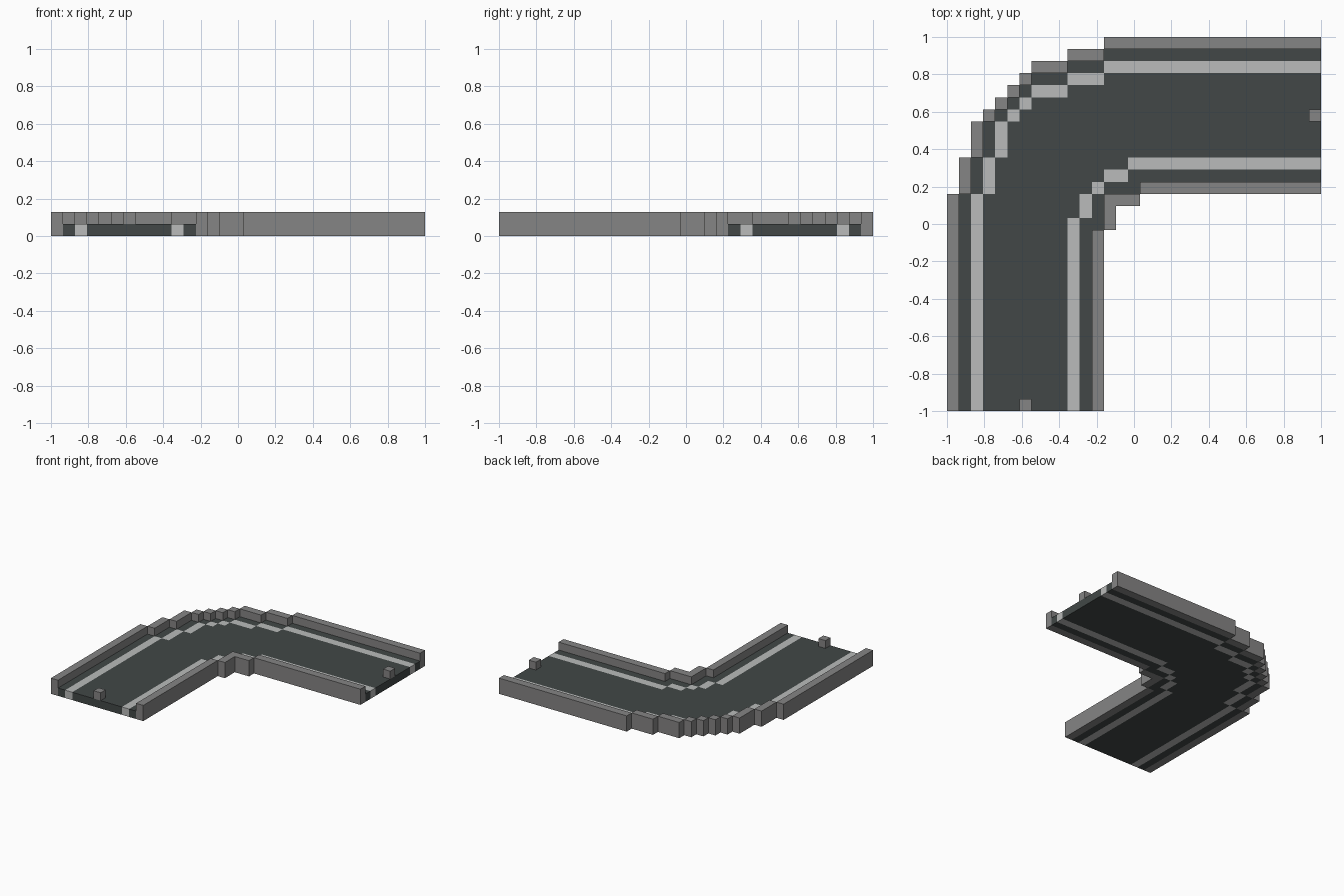
import bpy
import bmesh

cube = bpy.data.objects.get("Cube")
if cube:
    bpy.data.objects.remove(cube, do_unlink=True)

N = 31            # blocks along each side
U = 2 / N         # block size


def material(name, rgb):
    m = bpy.data.materials.new(name)
    m.use_nodes = True
    m.diffuse_color = (*rgb, 1)
    m.node_tree.nodes["Principled BSDF"].inputs["Base Color"].default_value = (*rgb, 1)
    return m


CONCRETE = material("concrete grey", (0.235, 0.233, 0.232))
ASPHALT = material("dark asphalt", (0.054, 0.064, 0.063))
PAINT = material("pale line paint", (0.49, 0.50, 0.495))


def mirrored(runs):
    """Add the copy of each run across the diagonal of the bend."""
    return runs + [(N - y1, N - x1, N - y0, N - x0) for x0, y0, x1, y1 in runs]


def cells(runs):
    return {(x, y) for x0, y0, x1, y1 in runs
            for x in range(x0, x1) for y in range(y0, y1)}


def finish(name, bm, mats):
    mesh = bpy.data.meshes.new(name)
    bm.to_mesh(mesh)
    bm.free()
    for m in mats:
        mesh.materials.append(m)
    obj = bpy.data.objects.new(name, mesh)
    bpy.context.collection.objects.link(obj)
    return obj


def blocks(name, runs, z0, z1, mat):
    """One box per run, measured in block units."""
    bm = bmesh.new()
    for x0, y0, x1, y1 in runs:
        verts = bmesh.ops.create_cube(bm, size=1)["verts"]
        for v in verts:
            v.co = ((x0 if v.co.x < 0 else x1) * U - 1,
                    (y0 if v.co.y < 0 else y1) * U - 1,
                    (z0 if v.co.z < 0 else z1) * U)
    return finish(name, bm, [mat])


# Stepped kerb walls on both sides of the bend
outer_wall = mirrored([(0, 0, 1, 18), (1, 18, 2, 21), (2, 21, 3, 24),
                       (3, 24, 4, 25), (4, 25, 5, 26)])
inner_wall = mirrored([(12, 0, 13, 15), (13, 15, 14, 17)]) + [(13, 17, 14, 18)]
blocks("outer_wall", outer_wall, 0, 2, CONCRETE)
blocks("inner_wall", inner_wall, 0, 2, CONCRETE)

# Small marker blocks at the two road ends
blocks("end_markers", mirrored([(6, 0, 7, 1)]), 1, 2, CONCRETE)

# Painted edge lines, running through the slab
line_cells = cells(mirrored([(2, 0, 3, 18), (3, 18, 4, 21), (4, 21, 5, 24),
                             (5, 24, 6, 25), (10, 0, 11, 16), (11, 16, 12, 18)])
                   + [(12, 18, 13, 19)])

# Road area: fill the space between the walls
wall_cells = cells(outer_wall + inner_wall)
road_cells, pending = set(), [(6, 6)]
while pending:
    x, y = c = pending.pop()
    if c in road_cells or c in wall_cells or not (0 <= x < N and 0 <= y < N):
        continue
    road_cells.add(c)
    pending += [(x + 1, y), (x - 1, y), (x, y + 1), (x, y - 1)]

# Road slab: merge blocks of one colour, then give it thickness
bm = bmesh.new()
corner = {}


def vert(x, y):
    if (x, y) not in corner:
        corner[x, y] = bm.verts.new((x * U - 1, y * U - 1, U))
    return corner[x, y]


for x, y in sorted(road_cells):
    face = bm.faces.new([vert(x, y), vert(x + 1, y), vert(x + 1, y + 1), vert(x, y + 1)])
    face.material_index = int((x, y) in line_cells)
bmesh.ops.dissolve_limit(bm, angle_limit=0.01, verts=bm.verts[:], edges=bm.edges[:],
                         delimit={'MATERIAL'})
road = finish("road_slab", bm, [ASPHALT, PAINT])
solid = road.modifiers.new("thickness", 'SOLIDIFY')
solid.thickness = U
solid.offset = -1
